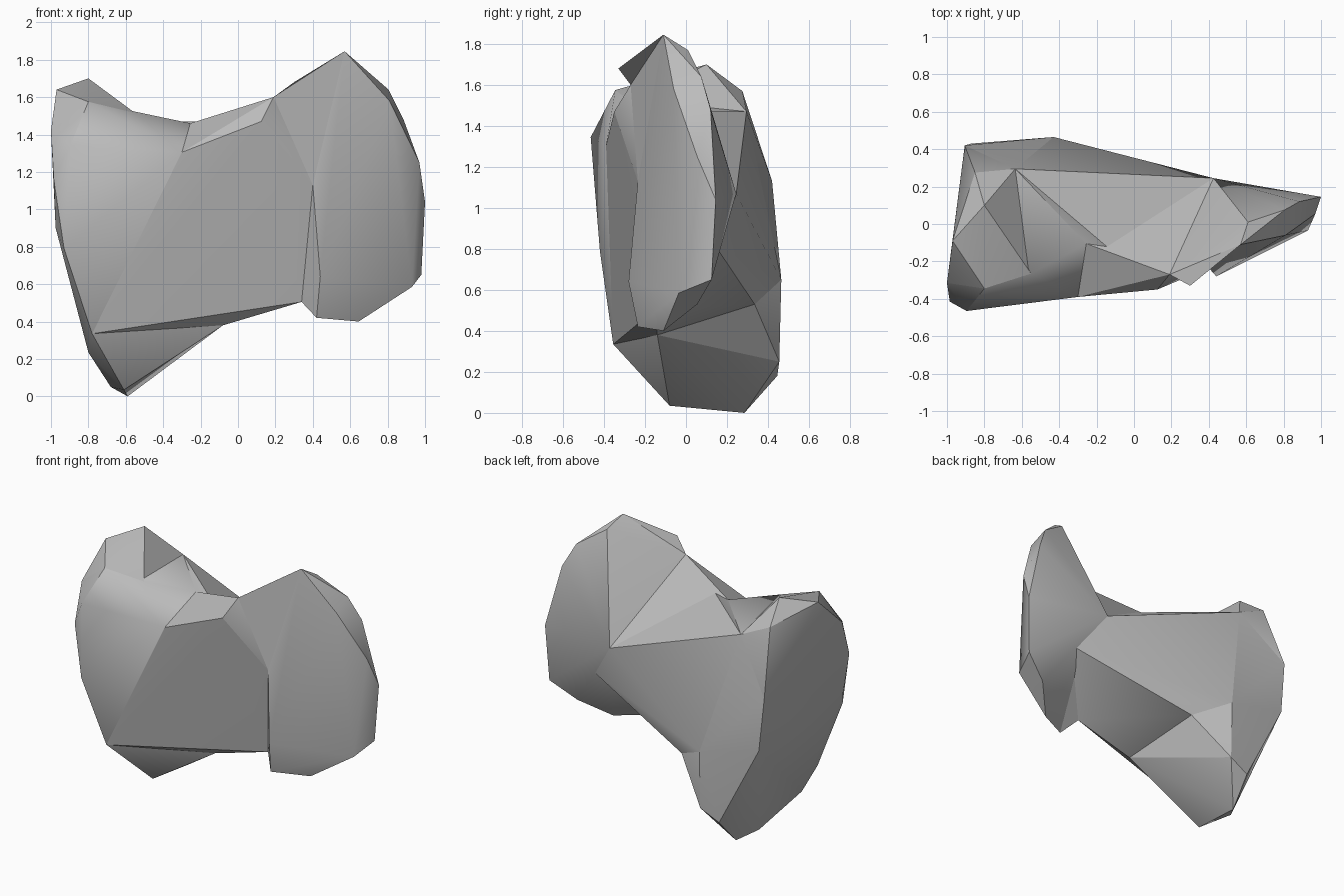
import bpy
import bmesh
from mathutils import Vector

cube = bpy.data.objects.get("Cube")
if cube:
    bpy.data.objects.remove(cube, do_unlink=True)

# One plain stone colour
stone = bpy.data.materials.new("stone grey")
stone.use_nodes = True
colour = (0.5, 0.5, 0.5, 1)
stone.diffuse_color = colour
stone.node_tree.nodes["Principled BSDF"].inputs["Base Color"].default_value = colour

# Named corners, shared by neighbouring chunks so that their seams meet
crown = dict(
    rim_left=(-.97, -.09, 1.64), rim_peak=(-.8, .1, 1.7), rim_front=(-.8, -.345, 1.575),
    rim_back=(-.85, .275, 1.57), rim_inner=(-.635, .295, 1.47), hollow=(-.55, -.265, 1.515),
)
head = dict(
    cheek_top=(-1, -.315, 1.42), cheek_front=(-.895, -.465, 1.345),
    cheek_low=(-.985, -.415, 1.16), cheek_side=(-.975, -.36, .9),
    jaw=(-.93, -.42, .79), chin=(-.78, -.355, .335),
    back_high=(-.905, .42, 1.13), back_low=(-.87, .43, .76),
    spine_high=(-.43, .465, .65), spine_low=(-.43, .455, .25),
)
foot = dict(
    toe=(-.59, .285, 0), toe_front=(-.61, -.08, .035), toe_left=(-.68, .155, .05),
    heel=(-.57, .445, .18), ankle=(-.8, -.15, .235),
)
middle = dict(
    saddle=(-.255, -.105, 1.46), saddle_front=(-.3, -.39, 1.305),
    neck=(.19, -.27, 1.6), neck_front=(.125, -.35, 1.47),
    hub=(.425, .245, 1.07), belly=(-.08, -.14, .38), belly_back=(-.2, .335, .53),
    crotch=(.34, -.15, .505), cleft=(.4, -.235, 1.13), notch=(.64, .14, .82),
)
lobe = dict(
    peak=(.57, -.11, 1.845), peak_back=(.61, .01, 1.77), brow=(.805, .075, 1.64),
    brow_front=(.81, -.06, 1.58), ear_back=(.885, .12, 1.48), ear=(.97, .055, 1.25),
    edge=(1, .145, 1.04), edge_low=(.98, .125, .65), corner=(.93, -.035, .585),
    under=(.81, .055, .53), tip=(.645, -.11, .4), tip_left=(.42, -.235, .42),
    lip=(.44, -.28, .64),
)
corners = {**crown, **head, **foot, **middle, **lobe}


def finish(name, bm):
    mesh = bpy.data.meshes.new(name)
    bmesh.ops.recalc_face_normals(bm, faces=bm.faces)
    bm.to_mesh(mesh)
    bm.free()
    mesh.materials.append(stone)
    obj = bpy.data.objects.new(name, mesh)
    bpy.context.collection.objects.link(obj)
    bpy.ops.object.select_all(action="DESELECT")
    obj.select_set(True)
    bpy.context.view_layer.objects.active = obj
    bpy.ops.object.shade_smooth_by_angle(angle=0.55)


def chunk(name, names):
    """Faceted convex chunk stretched over the named corners."""
    bm = bmesh.new()
    for key in names:
        bm.verts.new(Vector(corners[key]))
    result = bmesh.ops.convex_hull(bm, input=bm.verts)
    spare = {v for v in result["geom_interior"] if isinstance(v, bmesh.types.BMVert)}
    bmesh.ops.delete(bm, geom=list(spare), context="VERTS")
    finish(name, bm)


# Left mass with its foot, the outer cheek, and the raised rim on top
chunk("left_mass", [*head, *foot, "rim_front", "rim_inner", "hollow",
                    "saddle", "saddle_front", "belly"])
chunk("left_cheek", ["rim_left", "rim_front", "rim_back", "rim_inner", "cheek_top",
                     "cheek_front", "cheek_low", "jaw", "back_high", "back_low"])
chunk("left_rim", crown)

# Narrow waist, hollowed underneath at the back
chunk("waist", ["saddle", "saddle_front", "neck_front", "chin", "rim_inner", "spine_high",
                "hub", "belly", "belly_back", "crotch", "cleft", "notch"])
chunk("waist_root", ["chin", "rim_inner", "spine_high", "spine_low", "belly", "belly_back"])

# Shoulder that climbs from the waist to the right lobe
chunk("shoulder", ["saddle", "saddle_front", "neck", "neck_front", "cleft", "hub", "crotch"])
chunk("shoulder_top", ["neck", "cleft", "peak", "peak_back", "hub"])

# Right lobe, and the wall that closes the cleft beside the waist
chunk("right_lobe", [*lobe, "cleft", "hub", "notch"])
chunk("cleft_wall", ["cleft", "crotch", "tip_left", "lip", "notch"])

# Thin flake overhanging the slope of the right lobe
bm = bmesh.new()
bm.faces.new([bm.verts.new(p) for p in (corners["neck"], (.3, -.33, 1.68), corners["peak"])])
finish("flake", bm)
